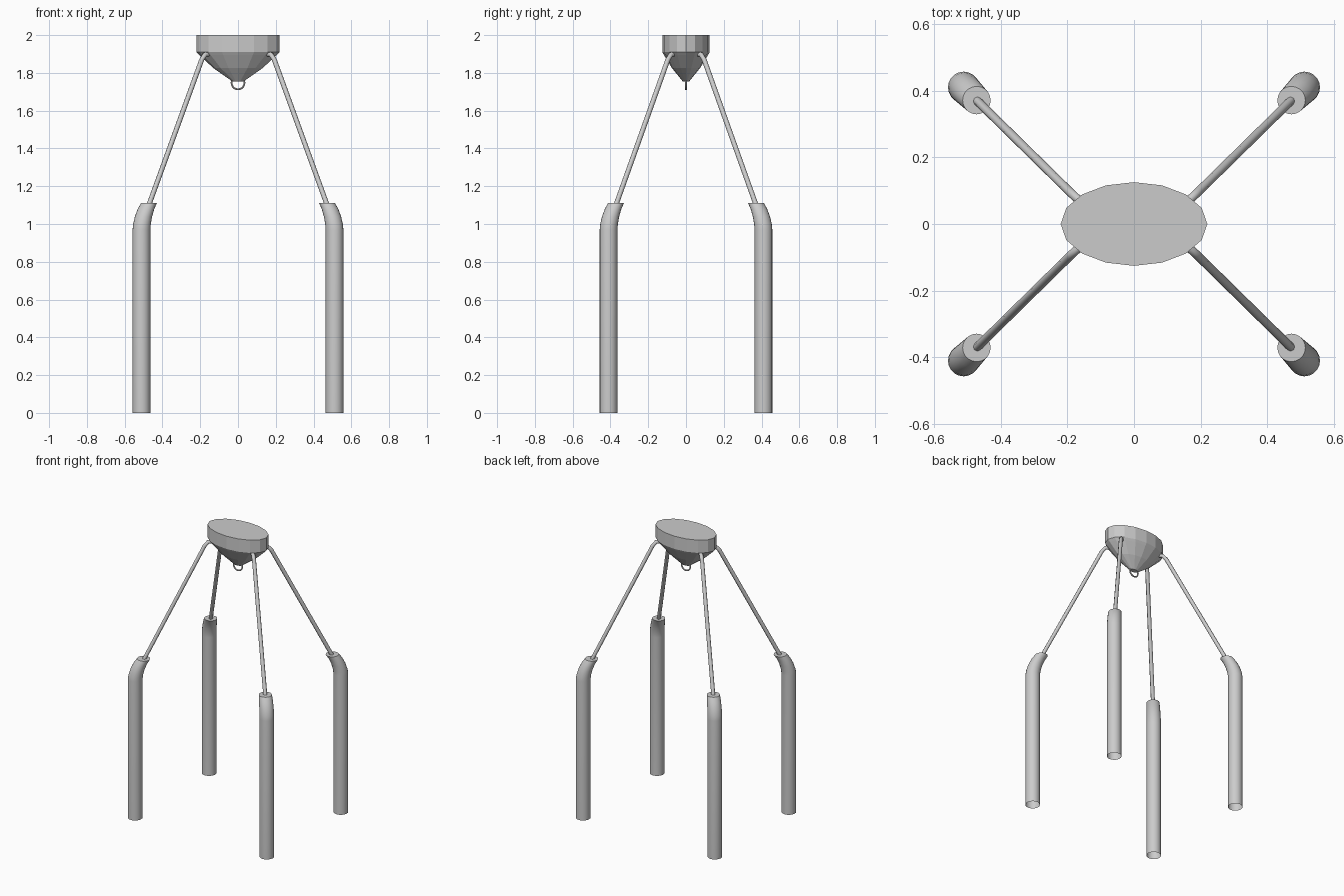
import bpy, bmesh, math
from mathutils import Vector

if "Cube" in bpy.data.objects:
    bpy.data.objects.remove(bpy.data.objects["Cube"])


def make_object(name, bm, angle=None):
    bmesh.ops.recalc_face_normals(bm, faces=bm.faces)
    mesh = bpy.data.meshes.new(name)
    bm.to_mesh(mesh)
    bm.free()
    ob = bpy.data.objects.new(name, mesh)
    bpy.context.collection.objects.link(ob)
    if angle:
        bpy.context.view_layer.objects.active = ob
        ob.select_set(True)
        bpy.ops.object.shade_smooth_by_angle(angle=math.radians(angle))
        ob.select_set(False)
    return ob


def loft(name, sections, sides, cap_start=True, cap_end=True, angle=None):
    """Bridge horizontal elliptical sections (cx, cy, z, rx, ry)."""
    bm = bmesh.new()
    rings = []
    for cx, cy, z, rx, ry in sections:
        rings.append([bm.verts.new((cx + rx * math.cos(2 * math.pi * i / sides),
                                    cy + ry * math.sin(2 * math.pi * i / sides), z))
                      for i in range(sides)])
    for a, b in zip(rings, rings[1:]):
        for i in range(sides):
            j = (i + 1) % sides
            bm.faces.new((a[i], a[j], b[j], b[i]))
    if cap_start:
        bm.faces.new(rings[0][::-1])
    if cap_end:
        bm.faces.new(rings[-1])
    return make_object(name, bm, angle)


def rod(name, points, radius, sides=8):
    """Round rod swept along a path lying in one vertical plane."""
    pts = [Vector(p) for p in points]
    run = pts[-1] - pts[0]
    side = Vector((-run.y, run.x, 0)).normalized()
    bm = bmesh.new()
    rings = []
    for k, p in enumerate(pts):
        t = (pts[min(k + 1, len(pts) - 1)] - pts[max(k - 1, 0)]).normalized()
        n = t.cross(side).normalized()
        rings.append([bm.verts.new(p + radius * (side * math.cos(a) + n * math.sin(a)))
                      for a in (2 * math.pi * i / sides for i in range(sides))])
    for a, b in zip(rings, rings[1:]):
        for i in range(sides):
            j = (i + 1) % sides
            bm.faces.new((a[i], a[j], b[j], b[i]))
    bm.faces.new(rings[0])
    bm.faces.new(rings[-1])
    return make_object(name, bm, 50)


# Faceted oval ceiling mount
loft("ceiling_mount", [(0, 0, z, r, r * 0.57) for z, r in
     ((1.755, 0.03), (1.825, 0.13), (1.895, 0.205), (1.91, 0.22), (2.0, 0.22))], 16)

# Small hanging ring under the mount
bpy.ops.mesh.primitive_torus_add(location=(0, 0, 1.747), rotation=(math.pi / 2, 0, 0),
                                 major_radius=0.034, minor_radius=0.005,
                                 major_segments=20, minor_segments=8)
bpy.context.object.name = "hanging_ring"
bpy.ops.object.shade_smooth_by_angle()

# Four rods, each ending in a tubular shade that is open at the bottom
bend = ((0, 0), (0.97, 0), (1.0, 0.07), (1.04, 0.28), (1.08, 0.62), (1.11, 1))
for sx, xname in ((-1, "left"), (1, "right")):
    for sy, yname in ((-1, "front"), (1, "back")):
        tag = yname + "_" + xname
        loft("shade_" + tag,
             [(sx * (0.511 - 0.039 * k), sy * (0.41 - 0.039 * k), z,
               0.047 - 0.005 * k, 0.047 - 0.005 * k) for z, k in bend],
             20, cap_start=False, angle=30)
        rod("rod_" + tag,
            [(sx * x, sy * y, z) for x, y, z in
             ((0.145, 0.055, 1.90), (0.175, 0.08, 1.897), (0.192, 0.096, 1.87),
              (0.472, 0.371, 1.10))], 0.013)
